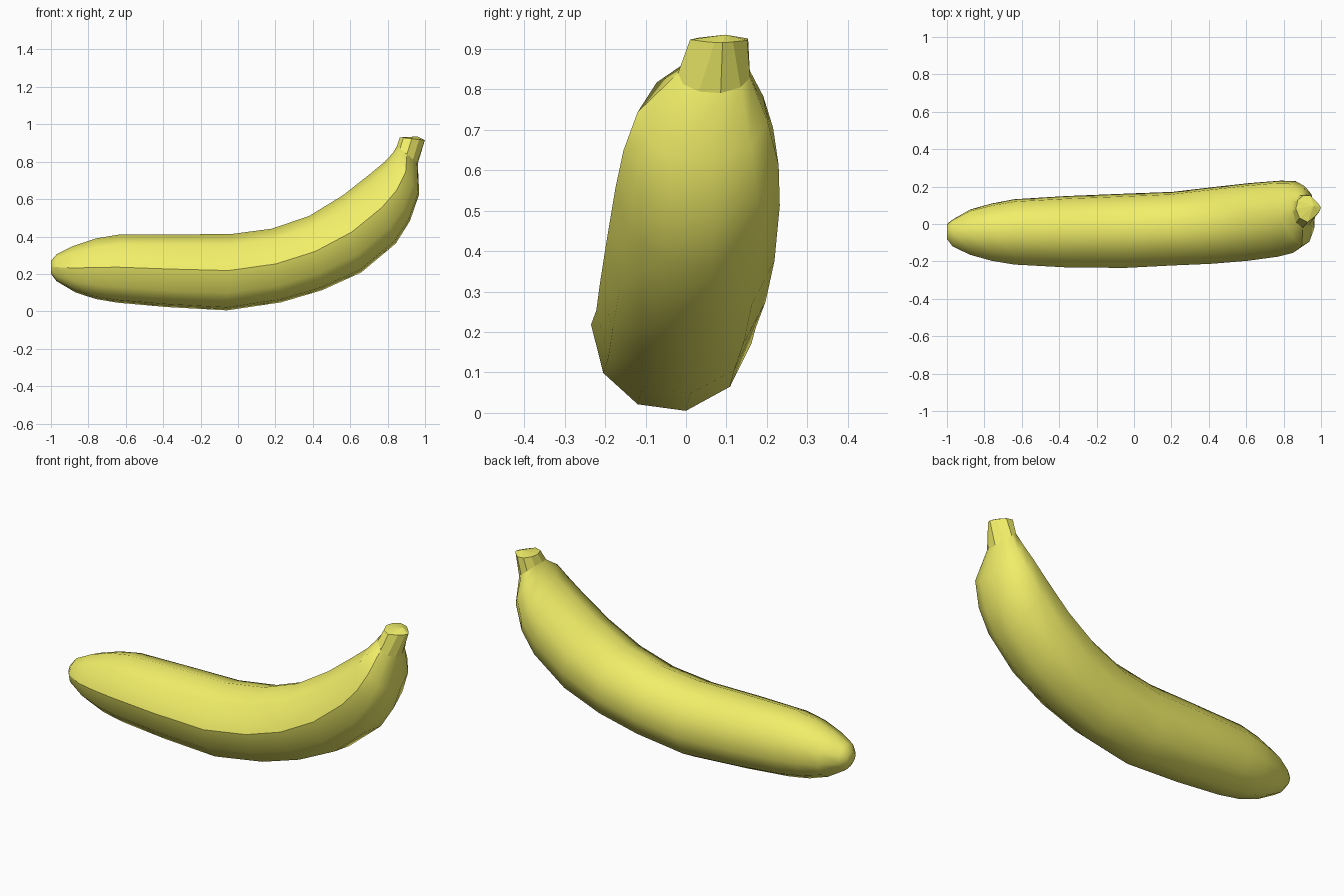
import bpy, bmesh
from math import sin, cos, radians

if "Cube" in bpy.data.objects:
    bpy.data.objects.remove(bpy.data.objects["Cube"])

# Ring angles around the body; the first one is the hard front crease
ANGLES = [177, 212, 245, 280, 316, 350, 24, 58, 93, 135]

# Each ring: inner edge (x, z), outer edge (x, z), y min, y max, taper towards outer edge
RINGS = [
    (-1.00, 0.27, -1.00, 0.20, -0.08, 0.00, 0),
    (-0.97, 0.305, -0.97, 0.16, -0.12, 0.025, 0),
    (-0.88, 0.35, -0.87, 0.10, -0.165, 0.08, 0),
    (-0.76, 0.39, -0.76, 0.063, -0.197, 0.112, 0),
    (-0.64, 0.41, -0.64, 0.043, -0.217, 0.135, 0),
    (-0.35, 0.412, -0.38, 0.02, -0.232, 0.152, 0),
    (-0.04, 0.413, -0.06, 0.002, -0.235, 0.165, 0),
    (0.18, 0.442, 0.23, 0.045, -0.222, 0.175, 0),
    (0.38, 0.51, 0.45, 0.11, -0.213, 0.20, 0),
    (0.56, 0.62, 0.66, 0.205, -0.197, 0.222, 0),
    (0.70, 0.73, 0.845, 0.36, -0.175, 0.235, 0),
    (0.785, 0.80, 0.92, 0.48, -0.155, 0.232, 0),
    (0.83, 0.85, 0.97, 0.625, -0.12, 0.205, 0),
    (0.85, 0.885, 0.962, 0.79, -0.02, 0.16, 0),
    (0.865, 0.93, 1.00, 0.915, 0.01, 0.16, 0.6),
]
STEM_RING = len(RINGS) - 2

bm = bmesh.new()
n = len(ANGLES)


def add_ring(xi, zi, xo, zo, y0, y1, taper):
    verts = []
    for a in map(radians, ANGLES):
        s = sin(a)
        width = (y1 - y0) / 2 * (1 + taper * min(s, 0))
        verts.append(bm.verts.new(((xi + xo) / 2 + (xi - xo) / 2 * s,
                                   (y0 + y1) / 2 + width * cos(a),
                                   (zi + zo) / 2 + (zi - zo) / 2 * s)))
    return verts


rings = [add_ring(*r) for r in RINGS]

# Skin between the rings
for a, b in zip(rings, rings[1:]):
    for i in range(n):
        j = (i + 1) % n
        bm.faces.new((a[i], a[j], b[j], b[i]))

# Blossom end cap and slightly raised stem cap
bm.faces.new(rings[0])
peak = bm.verts.new((0.96, 0.097, 0.935))
for i in range(n):
    bm.faces.new((rings[-1][i], rings[-1][(i + 1) % n], peak))
bmesh.ops.recalc_face_normals(bm, faces=bm.faces[:])

# Smooth body with a hard crease along the front, faceted stem
for f in bm.faces:
    f.smooth = True
crease = [r[0] for r in rings]
stem = set(rings[-1]) | set(rings[STEM_RING]) | {peak}
for e in bm.edges:
    v, w = e.verts
    if (v in crease and w in crease) or (v in stem and w in stem):
        e.smooth = False

mesh = bpy.data.meshes.new("banana")
bm.to_mesh(mesh)
bm.free()
banana = bpy.data.objects.new("banana", mesh)
bpy.context.collection.objects.link(banana)

# Yellow peel
peel = bpy.data.materials.new("yellow_peel")
peel.diffuse_color = (0.88, 0.86, 0.14, 1)
peel.use_nodes = True
peel.node_tree.nodes["Principled BSDF"].inputs["Base Color"].default_value = peel.diffuse_color
mesh.materials.append(peel)
